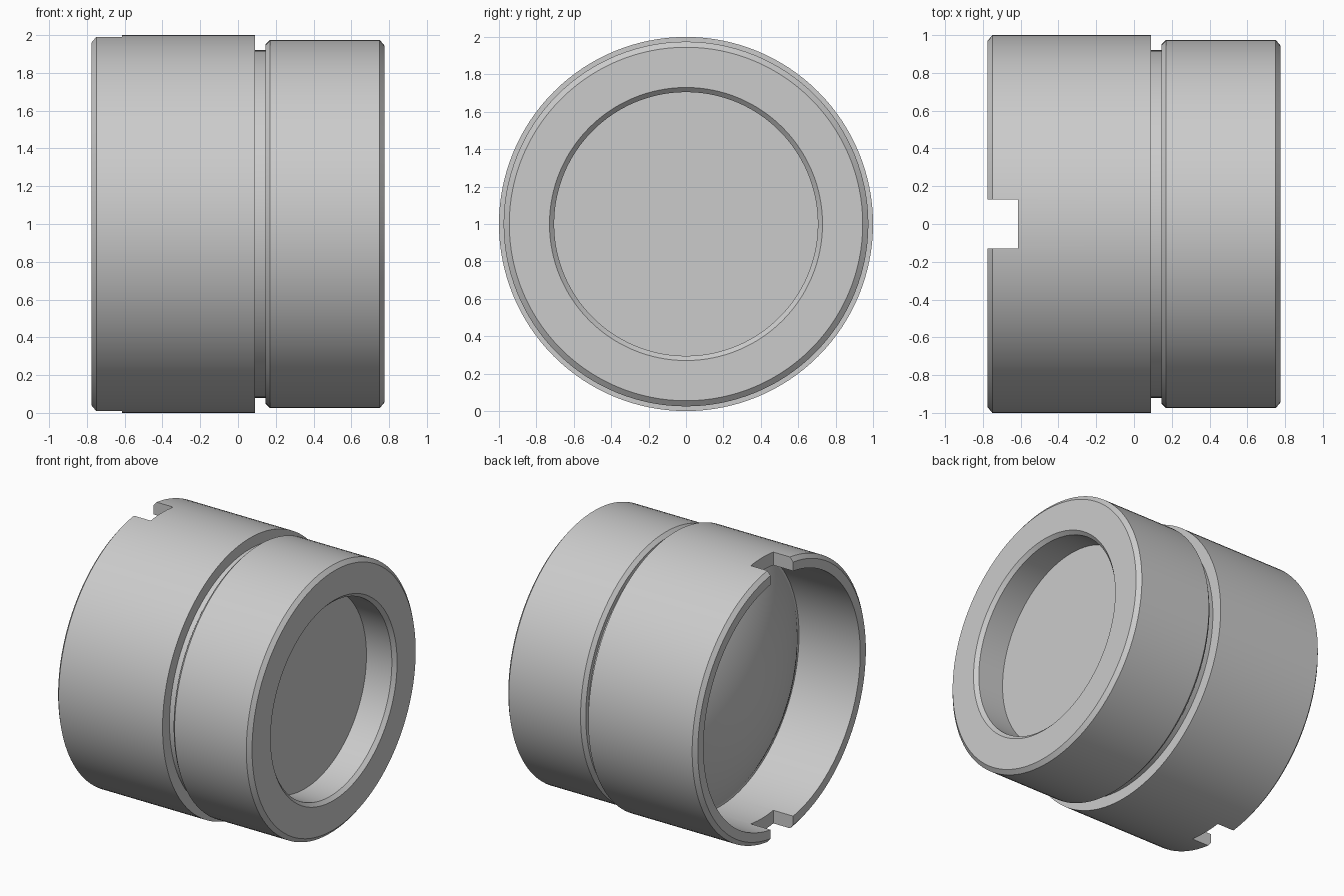
import bpy
import bmesh
import math
from mathutils import Matrix

default = bpy.data.objects.get("Cube")
if default:
    bpy.data.objects.remove(default, do_unlink=True)

metal = bpy.data.materials.new("light grey")
metal.use_nodes = True
metal.diffuse_color = (0.6, 0.6, 0.6, 1)
metal.node_tree.nodes["Principled BSDF"].inputs["Base Color"].default_value = (0.6, 0.6, 0.6, 1)


def add_object(name, bm):
    mesh = bpy.data.meshes.new(name)
    bm.to_mesh(mesh)
    bm.free()
    mesh.materials.append(metal)
    obj = bpy.data.objects.new(name, mesh)
    bpy.context.collection.objects.link(obj)
    return obj


def activate(obj):
    bpy.ops.object.select_all(action="DESELECT")
    obj.select_set(True)
    bpy.context.view_layer.objects.active = obj


def lathe(name, profile, closed, steps=128):
    """Revolve (x, radius) points about the long axis at height 1."""
    bm = bmesh.new()
    verts = [bm.verts.new((x, 0, r)) for x, r in profile]
    pairs = list(zip(verts, verts[1:]))
    if closed:
        pairs.append((verts[-1], verts[0]))
    edges = [bm.edges.new(p) for p in pairs]
    bmesh.ops.spin(bm, geom=verts + edges, axis=(1, 0, 0), cent=(0, 0, 0),
                   angle=math.tau, steps=steps)
    bmesh.ops.remove_doubles(bm, verts=bm.verts, dist=0.0001)
    bmesh.ops.recalc_face_normals(bm, faces=bm.faces)
    bmesh.ops.translate(bm, verts=bm.verts, vec=(0, 0, 1))
    return add_object(name, bm)


# Sleeve, groove, front collar and recess wall in one turned ring
housing = lathe("housing", [
    (-0.775, 0.905), (-0.775, 0.97), (-0.75, 1.0), (0.09, 1.0),
    (0.09, 0.92), (0.145, 0.92), (0.145, 0.95), (0.17, 0.975),
    (0.75, 0.975), (0.775, 0.945), (0.775, 0.73), (0.75, 0.705),
    (-0.2, 0.705), (-0.2, 0.905)], True)

# Slots through the top and bottom of the open rim
bm = bmesh.new()
bmesh.ops.create_cube(bm, size=1, matrix=Matrix.Translation((-0.765, 0, 1))
                      @ Matrix.Diagonal((0.3, 0.26, 2.4, 1)))
cutter = add_object("slot_cutter", bm)
cutter.hide_render = True
cut = housing.modifiers.new("slots", "BOOLEAN")
cut.operation = "DIFFERENCE"
cut.solver = "EXACT"
cut.object = cutter
activate(housing)
bpy.ops.object.modifier_apply(modifier=cut.name)
bpy.data.objects.remove(cutter, do_unlink=True)

# Lens: flat on the collar side, a spherical dome inside the sleeve
base, rim, bulge, rings = -0.28, 0.89, 0.28, 20
radius = (rim ** 2 + bulge ** 2) / (2 * bulge)
sweep = math.asin(rim / radius)
dome = [(base - bulge + radius * (1 - math.cos(sweep * i / rings)),
         radius * math.sin(sweep * i / rings)) for i in range(rings + 1)]
lens = lathe("lens", dome + [(base, 0.91), (-0.1, 0.91), (-0.1, 0.71),
                             (0.545, 0.71), (0.545, 0)], False)

for obj in (housing, lens):
    activate(obj)
    bpy.ops.object.shade_smooth_by_angle(angle=math.radians(30))
